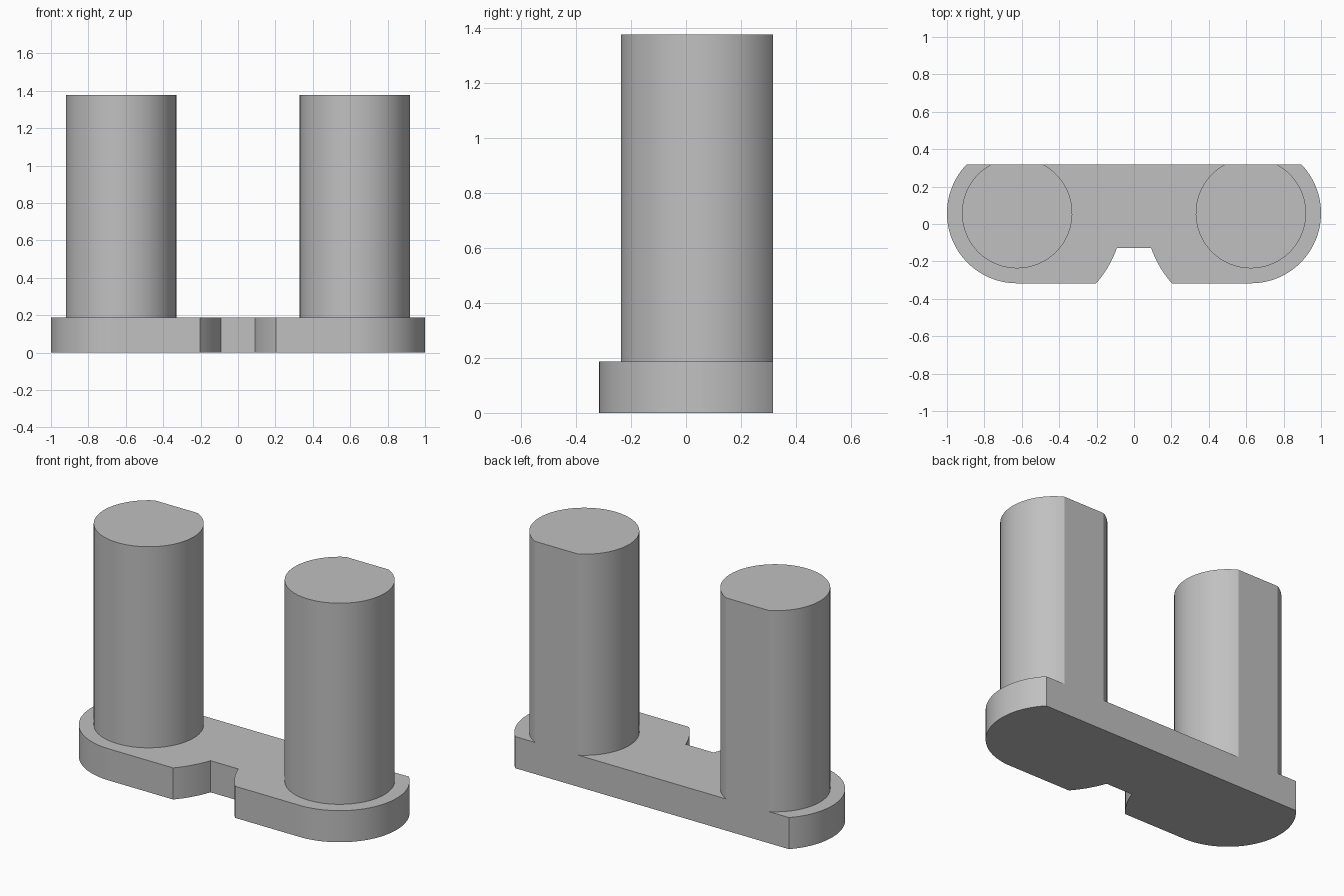
import bpy, bmesh
from math import sin, cos, asin, pi, radians

if "Cube" in bpy.data.objects:
    bpy.data.objects.remove(bpy.data.objects["Cube"], do_unlink=True)

PIN_X, PIN_Y = 0.625, 0.058      # pin axis
BACK, FRONT = 0.317, -0.317      # flat back and front edges
BASE_TOP, PIN_TOP = 0.187, 1.377
PIN_R, END_R, NOTCH_R, NOTCH_Y = 0.295, 0.375, 0.565, -0.127

grey = bpy.data.materials.new("plain grey")
grey.use_nodes = True
colour = (0.53, 0.53, 0.53, 1)
grey.diffuse_color = colour
grey.node_tree.nodes["Principled BSDF"].inputs["Base Color"].default_value = colour


def arc(cx, radius, start, end, steps):
    """Points on an arc about a pin axis."""
    angles = [start + (end - start) * i / steps for i in range(steps + 1)]
    return [(cx + radius * cos(a), PIN_Y + radius * sin(a)) for a in angles]


def extrude_outline(name, outline, bottom, top):
    bm = bmesh.new()
    face = bm.faces.new([bm.verts.new((x, y, bottom)) for x, y in outline])
    result = bmesh.ops.extrude_face_region(bm, geom=[face], use_keep_orig=True)
    raised = [v for v in result["geom"] if isinstance(v, bmesh.types.BMVert)]
    bmesh.ops.translate(bm, verts=raised, vec=(0, 0, top - bottom))
    bmesh.ops.recalc_face_normals(bm, faces=bm.faces)
    mesh = bpy.data.meshes.new(name)
    bm.to_mesh(mesh)
    bm.free()
    mesh.materials.append(grey)
    obj = bpy.data.objects.new(name, mesh)
    bpy.context.collection.objects.link(obj)
    bpy.ops.object.select_all(action='DESELECT')
    obj.select_set(True)
    bpy.context.view_layer.objects.active = obj
    bpy.ops.object.shade_smooth_by_angle(angle=radians(30))
    return obj


# Base plate: half outline with curved notch side and rounded end, then mirrored
notch = arc(PIN_X, NOTCH_R, pi + asin((PIN_Y - NOTCH_Y) / NOTCH_R),
            pi + asin((PIN_Y - FRONT) / NOTCH_R), 10)
rounded_end = arc(PIN_X, END_R, -pi / 2, asin((BACK - PIN_Y) / END_R), 40)
half = notch + rounded_end
extrude_outline("base_plate", half + [(-x, y) for x, y in reversed(half)], 0, BASE_TOP)

# Pins: round posts with a flat at the back
flat = asin((BACK - PIN_Y) / PIN_R)
for side, name in ((1, "left_pin"), (-1, "right_pin")):
    extrude_outline(name, arc(side * PIN_X, PIN_R, pi - flat, 2 * pi + flat, 72),
                    BASE_TOP, PIN_TOP)
